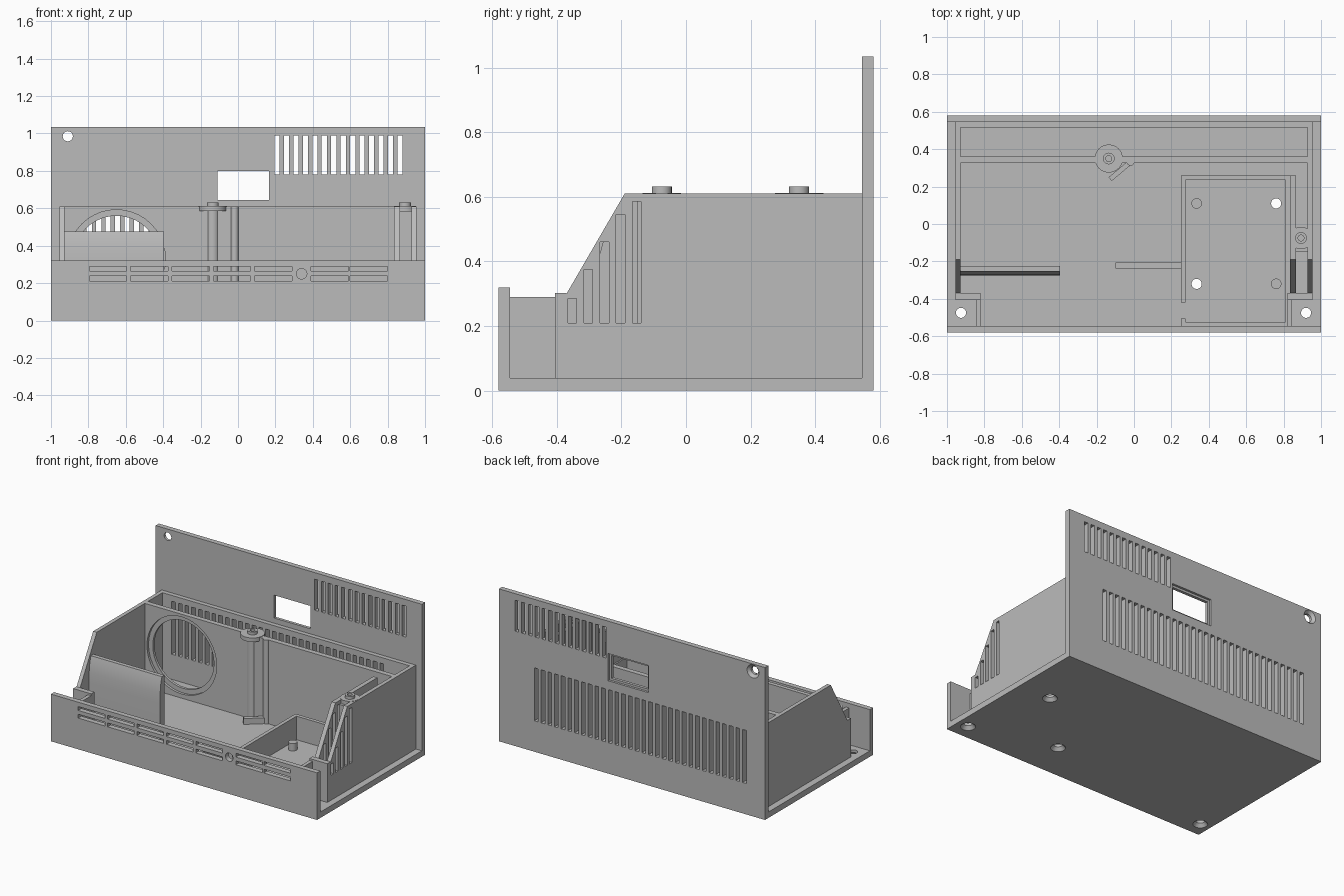
import bpy, bmesh, math
from mathutils import Matrix, Vector

if "Cube" in bpy.data.objects:
    bpy.data.objects.remove(bpy.data.objects["Cube"])

GREY = (0.5, 0.5, 0.5, 1)
plastic = bpy.data.materials.new("grey_plastic")
plastic.use_nodes = True
plastic.diffuse_color = GREY
plastic.node_tree.nodes["Principled BSDF"].inputs["Base Color"].default_value = GREY


def finish(name, bm):
    bmesh.ops.recalc_face_normals(bm, faces=bm.faces)
    mesh = bpy.data.meshes.new(name)
    bm.to_mesh(mesh)
    bm.free()
    mesh.materials.append(plastic)
    obj = bpy.data.objects.new(name, mesh)
    bpy.context.scene.collection.objects.link(obj)
    return obj


def boxes(name, *bounds):
    """One mesh of separate boxes, each given as x, y and z ranges."""
    bm = bmesh.new()
    for ranges in bounds:
        lo, hi = (Vector(v) for v in zip(*ranges))
        m = Matrix.Translation((lo + hi) / 2) @ Matrix.Diagonal((*(hi - lo), 1))
        bmesh.ops.create_cube(bm, size=1, matrix=m)
    return finish(name, bm)


def discs(name, centres, r_start, r_end, start, end, axis="z"):
    """Cylinders or cones along z or y at the given in-plane centres."""
    bm = bmesh.new()
    for a, b in centres:
        mid = (start + end) / 2
        if axis == "z":
            m = Matrix.Translation((a, b, mid))
        else:
            m = Matrix.Translation((a, mid, b)) @ Matrix.Rotation(-math.pi / 2, 4, "X")
        bmesh.ops.create_cone(bm, cap_ends=True, segments=40, radius1=r_start,
                              radius2=r_end, depth=end - start, matrix=m)
    return finish(name, bm)


def prism(name, points, x_range):
    """Extrude a y-z profile along x."""
    bm = bmesh.new()
    face = bm.faces.new([bm.verts.new((x_range[0], y, z)) for y, z in points])
    moved = bmesh.ops.extrude_face_region(bm, geom=[face])["geom"]
    bmesh.ops.translate(bm, vec=(x_range[1] - x_range[0], 0, 0),
                        verts=[v for v in moved if isinstance(v, bmesh.types.BMVert)])
    return finish(name, bm)


def cut(target, *cutters):
    for cutter in cutters:
        cutter.hide_render = True
        mod = target.modifiers.new("cut", "BOOLEAN")
        mod.operation, mod.solver, mod.object = "DIFFERENCE", "EXACT", cutter
    graph = bpy.context.evaluated_depsgraph_get()
    graph.update()
    mesh = bpy.data.meshes.new_from_object(target.evaluated_get(graph))
    target.modifiers.clear()
    target.data = mesh
    for cutter in cutters:
        bpy.data.objects.remove(cutter)


def smooth(obj):
    bpy.ops.object.select_all(action="DESELECT")
    obj.select_set(True)
    bpy.context.view_layer.objects.active = obj
    bpy.ops.object.shade_smooth_by_angle(angle=math.radians(30))


FLOOR, TOP = 0.04, 0.61
FRONT, BACK = -0.545, 0.545
HALF_Y = 0.58
OUT, IN = 0.955, 0.928

# floor with countersunk screw holes
floor = boxes("floor", ((-1, 1), (-HALF_Y, HALF_Y), (0, FLOOR)))
screws = [(-0.925, -0.475), (0.92, -0.475), (0.335, -0.32), (0.76, 0.11)]
cut(floor, discs("screw_holes", screws, 0.027, 0.027, -0.1, 0.1),
    discs("countersinks", screws, 0.05, 0.025, -0.005, 0.025))

# front panel with two rows of slots and a lamp hole
front = boxes("front_panel", ((-1, 1), (-HALF_Y, FRONT), (FLOOR, 0.32)))
starts = [-0.795 + 0.221 * i for i in range(5)] + [0.39, 0.6]
cut(front,
    boxes("slots", *[((x, x + 0.2), (-1, 0), z) for x in starts
                     for z in ((0.212, 0.238), (0.264, 0.29))]),
    discs("lamp_hole", [(0.34, 0.25)], 0.028, 0.028, -1, 0, "y"))


def grille(x, count, z):
    pitch, width = 0.0505, 0.028
    return boxes("grille", *[((x + pitch * i, x + pitch * i + width), (0.4, 1), z)
                             for i in range(count)])


# tall back panel with two grilles, connector window and screw hole
VENT = (-0.86, 32, (0.21, 0.57))
back = boxes("back_panel", ((-1, 1), (BACK, HALF_Y), (FLOOR, 1.035)))
corner = [(-0.91, 0.985)]
cut(back, grille(*VENT), grille(0.195, 14, (0.78, 0.99)),
    boxes("window", ((-0.11, 0.165), (0, 1), (0.645, 0.8))),
    boxes("window_recess", ((-0.125, 0.18), (0.565, 1), (0.63, 0.815))),
    discs("corner_hole", corner, 0.027, 0.027, 0, 1, "y"),
    discs("corner_sink", corner, 0.025, 0.05, 0.56, 0.585, "y"))

inner_back = boxes("inner_back_wall", ((-OUT, OUT), (0.515, BACK), (FLOOR, TOP)))
cut(inner_back, grille(*VENT))

# partition with a stepped round fan opening
partition = boxes("partition", ((-IN, IN), (0.325, 0.36), (FLOOR, TOP)))
fan = [(-0.65, 0.33)]
cut(partition, discs("fan_hole", fan, 0.23, 0.23, 0, 1, "y"),
    discs("fan_step", fan, 0.262, 0.262, 0, 0.342, "y"))


# sloped side walls, the left ones slotted
def side_profile(rear):
    return [(-0.37, FLOOR), (rear, FLOOR), (rear, TOP), (-0.19, TOP), (-0.37, 0.3)]


def side_slots():
    tops = (0.285, 0.375, 0.46, 0.545, 0.585)
    return boxes("side_slots", *[((0.5, 1), (-0.366 + 0.05 * i, -0.339 + 0.05 * i), (0.21, z))
                                 for i, z in enumerate(tops)])


prism("right_side_wall", side_profile(0.515), (-OUT, -IN))
left_wall = prism("left_side_wall", side_profile(0.515), (IN, OUT))
duct_wall = prism("duct_wall", side_profile(0.26), (0.835, 0.865))
for wall in (left_wall, duct_wall):
    cut(wall, side_slots())
boxes("duct_end", ((0.865, IN), (-0.15, -0.12), (FLOOR, 0.585)))

# front corner pockets around the screw holes
for side, sign in (("left", 1), ("right", -1)):
    def span(a, b):
        return tuple(sorted((sign * a, sign * b)))
    boxes(side + "_corner_rib", (span(0.82, 0.845), (FRONT, -0.405), (FLOOR, 0.29)))
    boxes(side + "_corner_wall", (span(0.82, OUT), (-0.405, -0.37), (FLOOR, 0.303)))

# low tray for the circuit board with two pegs
TRAY = (FLOOR, 0.2)
boxes("tray_rear", ((0.25, 0.835), (0.235, 0.26), TRAY))
boxes("tray_right", ((0.25, 0.275), (-0.42, 0.235), TRAY))
boxes("tray_left", ((0.81, 0.835), (-0.53, 0.235), TRAY))
boxes("tray_front", ((0.25, 0.82), (FRONT, -0.525), TRAY))
boxes("tray_stub", ((0.25, 0.275), (-0.525, -0.505), TRAY))
boxes("floor_rib", ((-0.1, 0.25), (-0.238, -0.205), (FLOOR, 0.1)))
smooth(discs("tray_pegs", [(0.335, 0.11), (0.76, -0.32)], 0.028, 0.028, FLOOR, 0.09))

# curved baffle plate
baffle = prism("baffle", [(-0.225, FLOOR), (-0.275, FLOOR), (-0.275, 0.3), (-0.272, 0.37),
                          (-0.265, 0.43), (-0.253, 0.475), (-0.225, 0.475)], (-IN, -0.395))
smooth(baffle)

# screw posts with flanges and hollow tips
for name, centre, flange in (("rear_post", (-0.135, 0.35), 0.075),
                             ("side_post", (0.893, -0.075), 0.06)):
    smooth(discs(name + "_column", [centre], 0.036, 0.036, FLOOR, 0.59))
    smooth(discs(name + "_flange", [centre], flange, flange, 0.585, 0.612))
    tip = discs(name + "_tip", [centre], 0.031, 0.031, 0.6, 0.632)
    cut(tip, discs("bore", [centre], 0.016, 0.016, 0.613, 0.7))
    smooth(tip)

# cable pole and slanted guide on the floor
smooth(discs("cable_pole", [(-0.018, 0.333)], 0.021, 0.021, FLOOR, TOP))
guide = boxes("cable_guide", ((-0.075, 0.075), (-0.013, 0.013), (FLOOR, 0.08)))
guide.location = (-0.07, 0.288, 0)
guide.rotation_euler.z = math.radians(40)
